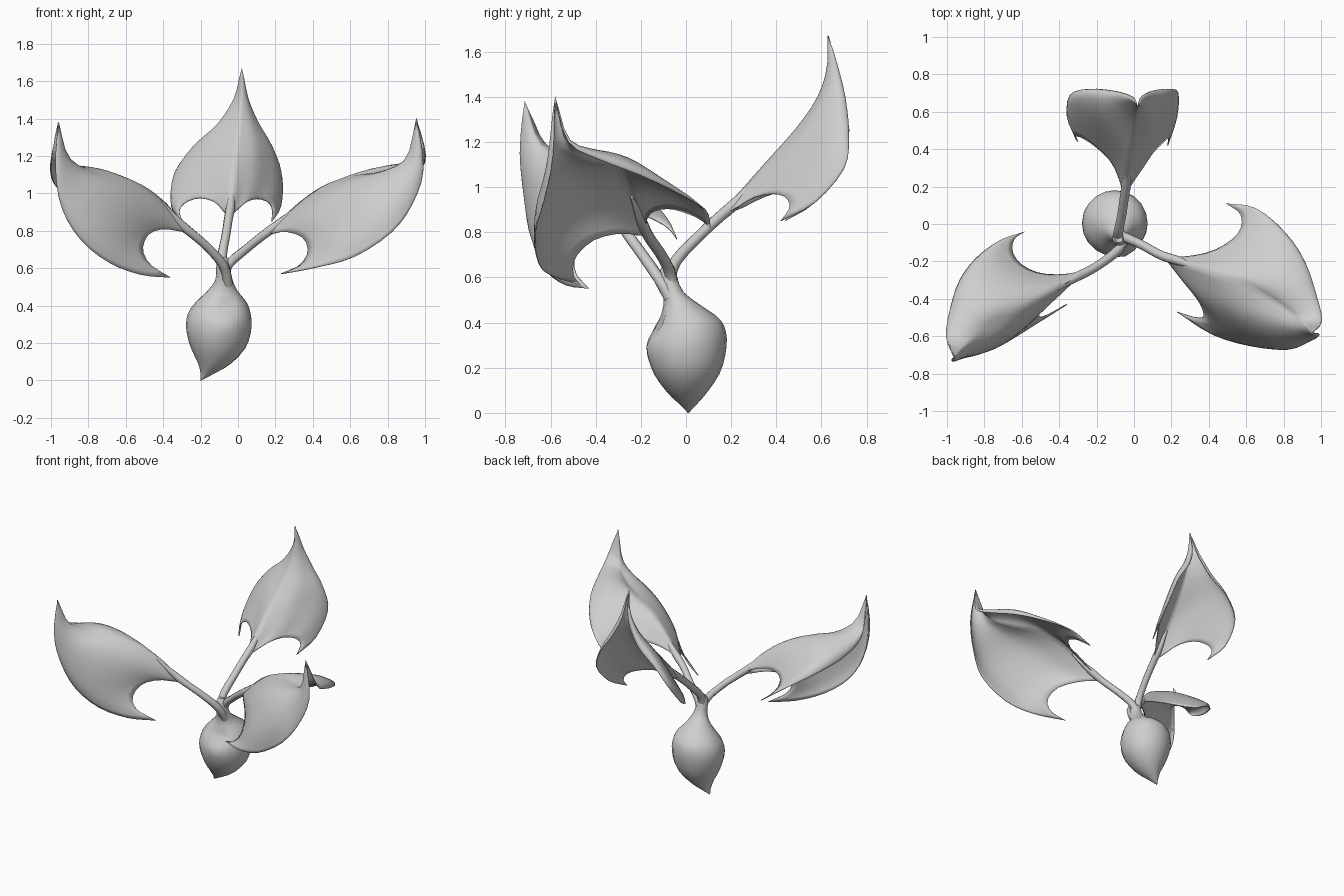
import bpy, bmesh, math
from mathutils import Vector as V

if "Cube" in bpy.data.objects:
    bpy.data.objects.remove(bpy.data.objects["Cube"])

grey = bpy.data.materials.new("pale_grey")
grey.diffuse_color = (0.62, 0.62, 0.62, 1)
grey.use_nodes = True
grey.node_tree.nodes["Principled BSDF"].inputs["Base Color"].default_value = grey.diffuse_color


def spline(pts, t):
    """Smooth curve through the points, t from 0 to 1."""
    n = len(pts) - 1
    i = min(int(t * n), n - 1)
    u = t * n - i
    b, c = V(pts[i]), V(pts[i + 1])
    a = V(pts[i - 1]) if i > 0 else b * 2 - c
    d = V(pts[i + 2]) if i + 2 <= n else c * 2 - b
    return 0.5 * (2 * b + (c - a) * u + (2 * a - 5 * b + 4 * c - d) * u ** 2
                  + (3 * b - a - 3 * c + d) * u ** 3)


def finish(name, bm, angle=60):
    bmesh.ops.remove_doubles(bm, verts=bm.verts, dist=0.0005)
    bmesh.ops.recalc_face_normals(bm, faces=bm.faces)
    me = bpy.data.meshes.new(name)
    bm.to_mesh(me)
    bm.free()
    ob = bpy.data.objects.new(name, me)
    bpy.context.collection.objects.link(ob)
    me.materials.append(grey)
    bpy.context.view_layer.objects.active = ob
    ob.select_set(True)
    bpy.ops.object.shade_smooth_by_angle(angle=math.radians(angle))
    ob.select_set(False)
    return ob


def bridge(bm, rows, closed=False):
    for a, b in zip(rows, rows[1:]):
        for i in range(len(a) if closed else len(a) - 1):
            j = (i + 1) % len(a)
            bm.faces.new((a[i], a[j], b[j], b[i]))


def stalk(name, path, radii, steps=14, sides=8):
    bm = bmesh.new()
    rows = []
    for k in range(steps + 1):
        t = k / steps
        p = spline(path, t)
        d = (spline(path, min(t + .01, 1)) - spline(path, max(t - .01, 0))).normalized()
        side = d.cross(V((0, 0, 1))).normalized()
        up = side.cross(d)
        r = spline([(x, 0, 0) for x in radii], t).x
        rows.append([bm.verts.new(p + r * (side * math.cos(a) + up * math.sin(a)))
                     for a in (2 * math.pi * i / sides for i in range(sides))])
    bridge(bm, rows, True)
    bm.faces.new(rows[0])
    bm.faces.new(rows[-1])
    finish(name, bm)


def leaf(name, rib, wings, outward, nv=18, ns=14):
    """Two wings spanning from the rib to an outer edge, each with a hooked notch at the base."""
    bm = bmesh.new()
    for edge, notch, bulge in wings:
        edge = edge + [rib[-1]]
        base = [edge[0]] + notch + [rib[0]]
        # Bulge direction: the wing's overall normal, on the outward side
        n = (spline(edge, .5) - spline(rib, .5)).cross(V(rib[-2]) - V(rib[1])).normalized()
        if n.dot(V(outward)) < 0:
            n = -n
        rows = []
        for k in range(nv + 1):
            v = k / nv
            row = []
            for i in range(ns + 1):
                s = i / ns
                p = spline(edge, v).lerp(spline(rib, v), s)
                p += (spline(base, s) - V(edge[0]).lerp(V(rib[0]), s)) * (1 - v)
                p += n * bulge * math.sin(math.pi * s ** 1.3) * math.sin(math.pi * v)
                row.append(bm.verts.new(p))
            rows.append(row)
        bridge(bm, rows)
    ob = finish(name, bm, 85)
    m = ob.modifiers.new("thickness", "SOLIDIFY")
    m.thickness = 0.006
    m.offset = 0


# Bulb: stacked rings (x, y, z) with radius, dented at the front
centres = [(-.2, .01, 0), (-.165, .01, .035), (-.125, .005, .09), (-.105, .003, .18),
           (-.103, .003, .28), (-.1, .01, .36), (-.09, .01, .42), (-.083, -.02, .48),
           (-.075, -.06, .54), (-.08, -.08, .62), (-.08, -.08, .66)]
radii = [.002, .035, .088, .149, .175, .167, .135, .08, .045, .036, .02]
bm = bmesh.new()
rows = []
for k in range(25):
    c = spline(centres, k / 24)
    r = max(spline([(x, 0, 0) for x in radii], k / 24).x, .002)
    row = []
    for i in range(20):
        a = 2 * math.pi * i / 20
        p = c + V((math.cos(a), math.sin(a), 0)) * r
        p.y += .03 * math.exp(-((p - V((-.06, -.14, .39))).length / .05) ** 2)
        p.y -= .012 * math.exp(-((p - V((-.05, -.16, .29))).length / .05) ** 2)
        row.append(bm.verts.new(p))
    rows.append(row)
bridge(bm, rows, True)
bm.faces.new(rows[0])
bm.faces.new(rows[-1])
finish("bulb", bm)

# Stalks, thinning out under the leaf ribs
widths = [.028, .026, .024, .024, .024, .007]
stalk("rear_stalk", [(-.085, -.08, .55), (-.085, -.05, .665), (-.065, .05, .775),
                     (-.052, .14, .86), (-.04, .22, .93), (-.03, .32, 1.045)], widths)
stalk("right_stalk", [(-.075, -.06, .54), (-.05, -.07, .62), (.04, -.11, .7),
                      (.14, -.165, .78), (.23, -.195, .845), (.36, -.24, .955)], widths)
stalk("left_stalk", [(-.055, -.07, .51), (-.075, -.13, .61), (-.16, -.2, .71),
                     (-.24, -.25, .78), (-.31, -.285, .84), (-.41, -.35, .955)], widths)

# Rear leaf
leaf("rear_leaf",
     [(-.053, .14, .88), (-.043, .21, .945), (-.033, .29, 1.035), (-.025, .37, 1.125),
      (-.005, .49, 1.26), (.01, .58, 1.39), (.02, .625, 1.52), (.02, .63, 1.67)],
     [([(-.3, .44, .85), (-.355, .57, .93), (-.34, .69, 1.08), (-.24, .72, 1.22),
        (-.11, .71, 1.32), (-.01, .68, 1.48)],
       [(-.315, .47, .91), (-.275, .46, .955), (-.2, .41, .975), (-.12, .33, .95),
        (-.075, .23, .9)], .04),
      ([(.18, .42, .85), (.228, .57, .93), (.235, .7, 1.08), (.19, .72, 1.21),
        (.1, .71, 1.34), (.04, .68, 1.48)],
       [(.185, .46, .91), (.16, .44, .955), (.1, .38, .97), (.04, .29, .95),
        (-.015, .21, .9)], .04)],
     (0, -1, .6))

# Right leaf
leaf("right_leaf",
     [(.15, -.17, .8), (.24, -.2, .87), (.34, -.225, .96), (.47, -.27, 1.045),
      (.62, -.33, 1.095), (.77, -.42, 1.115), (.9, -.52, 1.18), (.955, -.58, 1.4)],
     [([(.23, -.47, .57), (.42, -.59, .605), (.62, -.65, .66), (.82, -.67, .79),
        (.93, -.63, .94), (.99, -.59, 1.13)],
       [(.33, -.5, .615), (.375, -.49, .69), (.345, -.41, .765), (.25, -.29, .795),
        (.18, -.2, .785)], .095),
      ([(.49, .11, .82), (.65, .085, .9), (.81, -.05, .98), (.91, -.2, 1.05),
        (.97, -.38, 1.12), (1, -.52, 1.2)],
       [(.565, .06, .86), (.575, -.01, .89), (.53, -.08, .905), (.42, -.145, .89),
        (.28, -.175, .855)], .025)],
     (0, -.5, 1))

# Left leaf
leaf("left_leaf",
     [(-.24, -.245, .79), (-.31, -.285, .86), (-.39, -.33, .95), (-.5, -.39, 1.035),
      (-.64, -.465, 1.095), (-.8, -.56, 1.125), (-.91, -.655, 1.2), (-.96, -.715, 1.38)],
     [([(-.36, -.43, .55), (-.52, -.53, .565), (-.69, -.62, .63), (-.84, -.675, .75),
        (-.94, -.7, .92), (-.97, -.72, 1.12)],
       [(-.47, -.49, .62), (-.51, -.49, .7), (-.48, -.44, .78), (-.4, -.36, .81),
        (-.3, -.285, .795)], .07),
      ([(-.58, -.04, .77), (-.71, -.085, .86), (-.84, -.18, .94), (-.93, -.3, 1),
        (-.98, -.45, 1.05), (-1, -.6, 1.14)],
       [(-.64, -.08, .82), (-.65, -.15, .86), (-.6, -.22, .885), (-.5, -.265, .89),
        (-.37, -.27, .855)], .03)],
     (0, -.5, 1))
